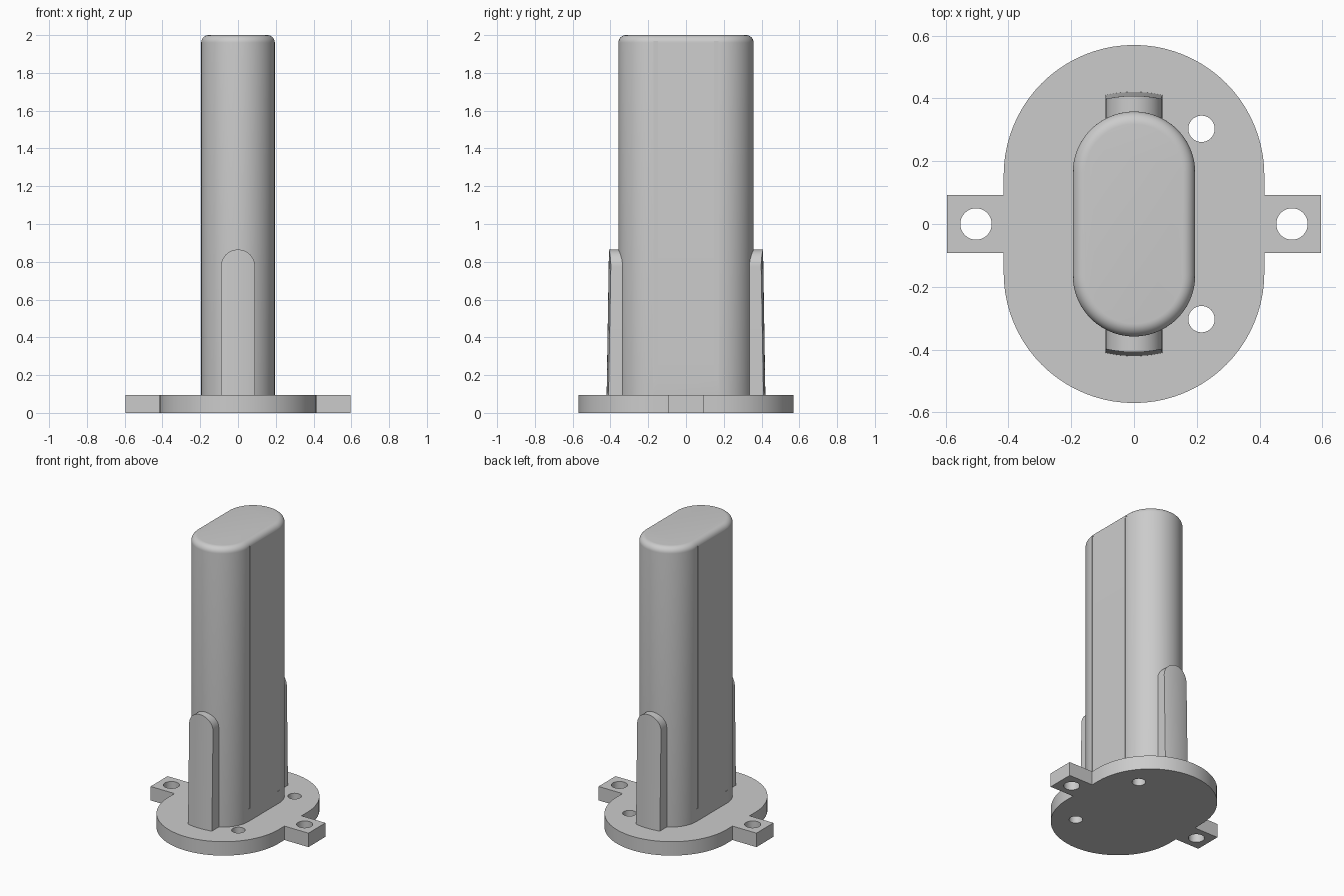
import bpy
import bmesh
from math import cos, sin, pi, radians

cube = bpy.data.objects.get("Cube")
if cube:
    bpy.data.objects.remove(cube, do_unlink=True)

GREY = (0.6, 0.6, 0.6, 1)
grey = bpy.data.materials.new("plain grey")
grey.use_nodes = True
grey.diffuse_color = GREY
grey.node_tree.nodes["Principled BSDF"].inputs["Base Color"].default_value = GREY

PLATE_TOP = 0.095


def arc(cx, cy, r, start, end, n=40):
    return [(cx + r * cos(start + (end - start) * i / n),
             cy + r * sin(start + (end - start) * i / n)) for i in range(n + 1)]


def prism(name, outline, z0, z1):
    """Extrude a counter-clockwise outline from z0 to z1."""
    bm = bmesh.new()
    base = bm.faces.new([bm.verts.new((x, y, z0)) for x, y in outline])
    top = bmesh.ops.extrude_face_region(bm, geom=[base])["geom"]
    bmesh.ops.translate(bm, vec=(0, 0, z1 - z0),
                        verts=[v for v in top if isinstance(v, bmesh.types.BMVert)])
    bmesh.ops.recalc_face_normals(bm, faces=bm.faces)
    mesh = bpy.data.meshes.new(name)
    bm.to_mesh(mesh)
    bm.free()
    mesh.materials.append(grey)
    obj = bpy.data.objects.new(name, mesh)
    bpy.context.collection.objects.link(obj)
    return obj


def finish(obj, cutters=()):
    """Subtract the cutters, apply modifiers and smooth the curved faces."""
    for cutter in cutters:
        mod = obj.modifiers.new("cut", "BOOLEAN")
        mod.operation = "DIFFERENCE"
        mod.solver = "EXACT"
        mod.object = cutter
    bpy.ops.object.select_all(action="DESELECT")
    obj.select_set(True)
    bpy.context.view_layer.objects.active = obj
    bpy.ops.object.convert(target="MESH")
    bpy.ops.object.shade_smooth_by_angle(angle=radians(30))
    for cutter in cutters:
        bpy.data.objects.remove(cutter, do_unlink=True)


def box(name, x0, x1, y0, y1, z0, z1):
    return prism(name, [(x0, y0), (x1, y0), (x1, y1), (x0, y1)], z0, z1)


# Base plate: rounded oblong with a mounting tab on each side
R, C, TAB, TIP = 0.415, 0.155, 0.092, 0.596
outline = (arc(0, C, R, 0, pi) + [(-R, TAB), (-TIP, TAB), (-TIP, -TAB), (-R, -TAB)]
           + arc(0, -C, R, pi, 2 * pi) + [(R, -TAB), (TIP, -TAB), (TIP, TAB), (R, TAB)])
plate = prism("base_plate", outline, 0, PLATE_TOP)
holes = [(-0.503, 0, 0.05), (0.503, 0, 0.05), (0.215, 0.303, 0.042), (0.215, -0.303, 0.042)]
finish(plate, [prism("hole_cutter", arc(x, y, r, 0, 2 * pi)[:-1], -0.1, 0.2)
               for x, y, r in holes])

# Column: tall oblong with a rounded top rim and two shallow grooves per flat side
R, C = 0.195, 0.163
column = prism("column", arc(0, C, R, 0, pi) + arc(0, -C, R, pi, 2 * pi), 0.05, 2)
rim = column.modifiers.new("rim", "BEVEL")
rim.width = 0.04
rim.segments = 8
rim.limit_method = "ANGLE"
rim.angle_limit = radians(60)
grooves = [box("groove_cutter", min(s * 0.192, s * 0.25), max(s * 0.192, s * 0.25),
               y - 0.012, y + 0.012, 0.18, 1.97)
           for s in (-1, 1) for y in (-0.16, 0.16)]
finish(column, grooves)

# Support fins: round-topped, gently bowed and tapering towards the top
W, TOP = 0.09, 0.865
for name, side in (("front_fin", -1), ("back_fin", 1)):
    bm = bmesh.new()
    spans = [W * -cos(pi * i / 24) for i in range(25)]
    rings = []
    for x in spans:
        crest = TOP - W + (W * W - x * x) ** 0.5 if abs(x) < W else TOP - W
        bow = 0.01 * (x / W) ** 2
        ring = [(0.25, 0.05), (0.421 - bow, 0.05), (0.408 - bow, crest), (0.25, crest)]
        rings.append([bm.verts.new((x, side * y, z)) for y, z in ring])
    for a, b in zip(rings, rings[1:]):
        for i in range(4):
            j = (i + 1) % 4
            bm.faces.new((a[i], a[j], b[j], b[i]))
    bm.faces.new(rings[0])
    bm.faces.new(rings[-1])
    bmesh.ops.recalc_face_normals(bm, faces=bm.faces)
    mesh = bpy.data.meshes.new(name)
    bm.to_mesh(mesh)
    bm.free()
    mesh.materials.append(grey)
    fin = bpy.data.objects.new(name, mesh)
    bpy.context.collection.objects.link(fin)
    finish(fin)
